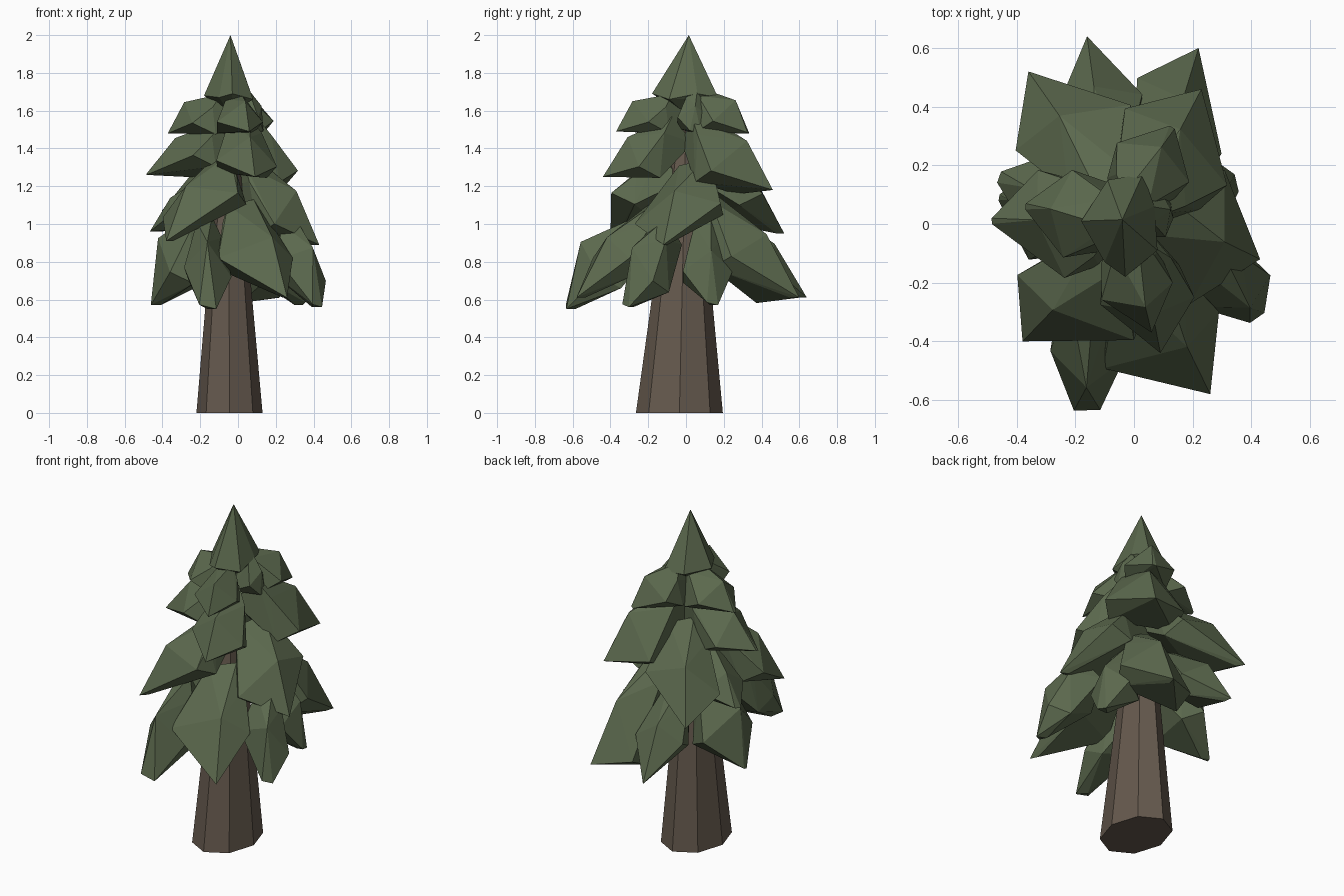
import bpy, bmesh
from mathutils import Vector


def material(name, rgb):
    m = bpy.data.materials.new(name)
    m.diffuse_color = (*rgb, 1)
    return m


BARK = material("bark", (0.13, 0.10, 0.075))
GREEN = material("needles", (0.105, 0.14, 0.075))
UP = Vector((0, 0, 1))


def finish(name, bm, mat):
    bmesh.ops.recalc_face_normals(bm, faces=bm.faces)
    me = bpy.data.meshes.new(name)
    bm.to_mesh(me)
    bm.free()
    me.materials.append(mat)
    ob = bpy.data.objects.new(name, me)
    bpy.context.collection.objects.link(ob)
    return ob


def hull(name, pts, mat):
    bm = bmesh.new()
    for p in pts:
        bm.verts.new(p)
    r = bmesh.ops.convex_hull(bm, input=bm.verts)
    junk = {g for g in r["geom_interior"] + r["geom_unused"] if isinstance(g, bmesh.types.BMVert)}
    bmesh.ops.delete(bm, geom=list(junk), context='VERTS')
    return finish(name, bm, mat)


def bough(name, root, tip, left, right, skew=0.0, bulge=0.06, drop=0.08, blunt=0.0):
    """Drooping ridged wedge; left and right are shoulder widths seen looking outward."""
    r, t = Vector(root), Vector(tip)
    d = t - r
    out = Vector((d.x, d.y, 0)).normalized()
    s = Vector((-out.y, out.x, 0))
    lo = r + d * (.5 + skew) + s * left - UP * drop       # shoulders
    hi = r + d * (.5 - skew) - s * right - UP * drop
    ridge = r + d * .5 + (out + UP) * bulge
    pts = [r + s * left * .25, r - s * right * .4 - UP * .03, ridge, lo, hi,
           r + d * .15 + s * left * .65 - UP * .04,
           r + d * .12 - s * right * .6 - UP * .06,
           t + s * blunt, t - s * blunt + UP * blunt * .5,
           t - out * .05,
           lo - out * .12 - UP * .06 - s * left * .2,
           hi - out * .12 - UP * .06 + s * right * .2,
           r - out * .12 - UP * .14]
    return hull(name, pts, GREEN)


# Trunk: tapered octagonal rings
bm = bmesh.new()
bmesh.ops.create_cone(bm, cap_ends=True, segments=8, radius1=1, radius2=1, depth=1)
for v in bm.verts:
    top = v.co.z > 0
    rx, ry = (0.04, 0.05) if top else (0.175, 0.23)
    cx, cy = (-0.05, 0.0) if top else (-0.045, -0.035)
    v.co = (cx + v.co.x * rx, cy + v.co.y * ry, 1.55 if top else 0)
finish("trunk", bm, BARK)

# Tree top: irregular cone
hull("crown", [(-.04, .015, 2), (-.18, .01, 1.68), (-.14, .02, 1.70), (-.10, -.13, 1.67),
               (-.03, -.18, 1.69), (.08, -.09, 1.66), (.07, .06, 1.69), (.03, .17, 1.67),
               (-.09, .15, 1.67), (-.04, .0, 1.58)], GREEN)

# Boughs: root, tip, left and right width, skew, ridge bulge, shoulder drop, tip bluntness
LOWER = [
    ((-.17, -.26, 1.04), (-.16, -.635, .55), .13, .12, .05, .11, .05, .045),
    ((.05, -.15, 1.13), (.26, -.58, .61), .15, .29, .0, .06, .05, 0),
    ((.28, -.12, 1.03), (.42, -.32, .56), .12, .15, .12, .08, .04, .03),
    ((.18, .10, 1.03), (.35, .14, .57), .13, .14, 0, .06, .05, .03),
    ((.08, .14, 1.16), (.22, .60, .61), .17, .18, .17, .06, .15, 0),
    ((-.10, .20, 1.08), (-.16, .64, .61), .13, .16, .0, .05, .06, 0),
    ((-.19, .04, 1.08), (-.46, .09, .57), .19, .19, .0, .10, .08, .01),
]
MIDDLE = [
    ((-.09, -.10, 1.37), (-.38, -.40, .91), .27, .17, -.14, .06, .04, 0),
    ((.08, .05, 1.34), (.43, -.12, .89), .22, .24, -.12, .06, .06, 0),
    ((-.08, .12, 1.40), (-.36, .52, .95), .19, .22, .10, .06, .06, 0),
    ((-.18, .06, 1.24), (-.46, .16, .96), .14, .14, 0, .04, .06, .02),
]
UPPER = [
    ((-.08, .02, 1.55), (-.485, .01, 1.26), .20, .17, -.10, .05, .07, .01),
    ((.02, -.08, 1.57), (.09, -.44, 1.25), .15, .17, .05, .05, .09, 0),
    ((.03, .08, 1.58), (.23, .46, 1.18), .20, .23, .08, .06, .13, 0),
]
TOP = [
    ((-.08, .03, 1.69), (-.37, .06, 1.48), .16, .14, .0, .06, .05, .01),
    ((-.01, -.08, 1.69), (.06, -.37, 1.49), .11, .14, .0, .06, .05, 0),
    ((.0, .09, 1.71), (.13, .33, 1.48), .14, .14, .0, .06, .05, .01),
    ((.06, .04, 1.71), (.13, .05, 1.48), .08, .09, 0, .03, .03, .03),
]
for tier, rows in (("lower", LOWER), ("middle", MIDDLE), ("upper", UPPER), ("top", TOP)):
    for i, row in enumerate(rows, 1):
        bough(f"{tier}_bough_{i}", *row)
